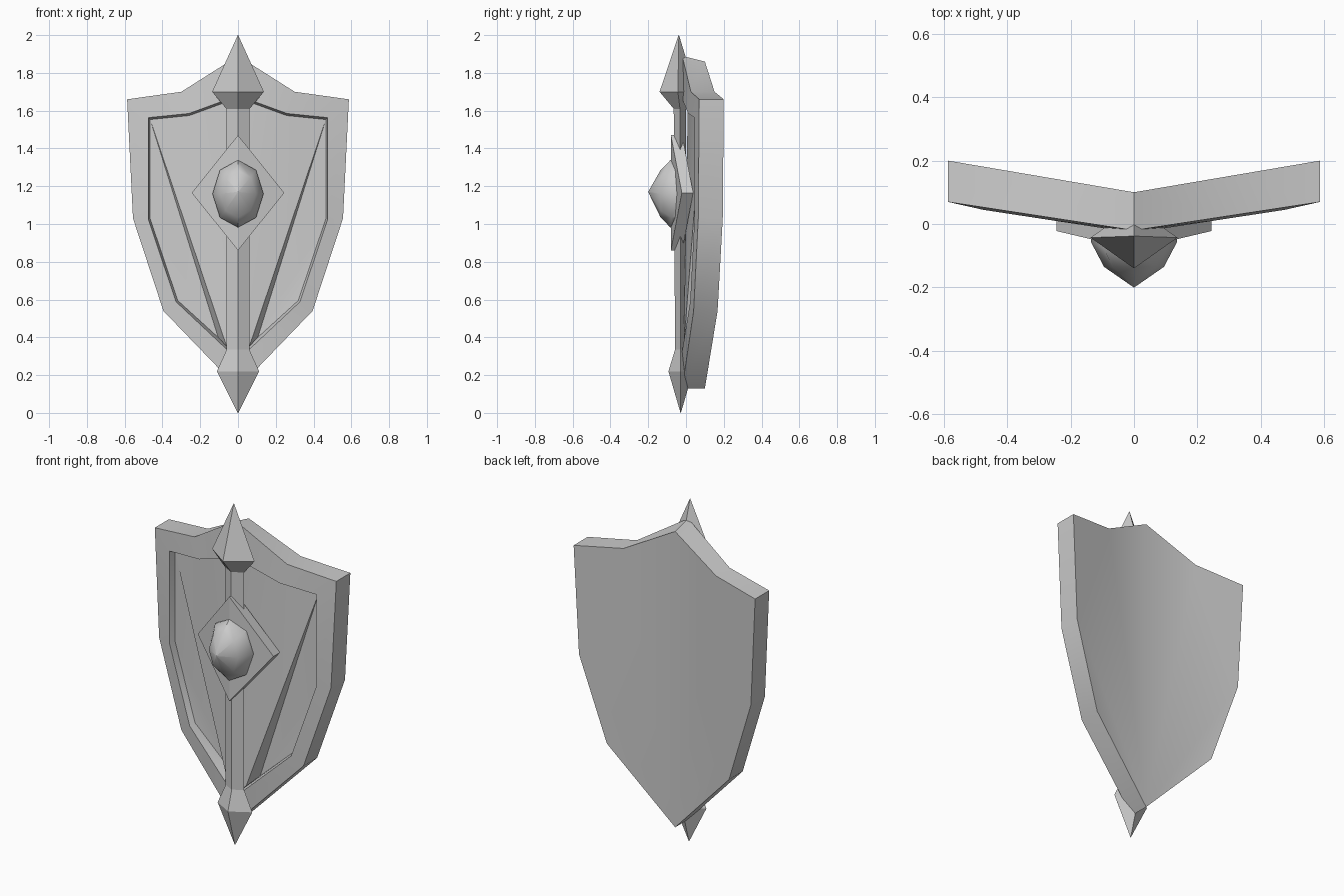
import bpy, bmesh, math

if "Cube" in bpy.data.objects:
    bpy.data.objects.remove(bpy.data.objects["Cube"])


def make(name, verts, faces, mirror=False, smooth=None):
    mesh = bpy.data.meshes.new(name)
    mesh.from_pydata(verts, [], faces)
    ob = bpy.data.objects.new(name, mesh)
    bpy.context.collection.objects.link(ob)
    bpy.ops.object.select_all(action='DESELECT')
    bpy.context.view_layer.objects.active = ob
    ob.select_set(True)
    if mirror:
        mod = ob.modifiers.new("Mirror", 'MIRROR')
        mod.use_clip = True
        bpy.ops.object.modifier_apply(modifier=mod.name)
    bm = bmesh.new()
    bm.from_mesh(mesh)
    bmesh.ops.recalc_face_normals(bm, faces=bm.faces)
    bm.to_mesh(mesh)
    bm.free()
    if smooth:
        bpy.ops.object.shade_smooth_by_angle(angle=math.radians(smooth))
    return ob


def loft(name, rings, smooth=None):
    """Skin equal-length vertex rings and close both ends."""
    n = len(rings[0])
    faces = [(k * n + i, k * n + (i + 1) % n, (k + 1) * n + (i + 1) % n, (k + 1) * n + i)
             for k in range(len(rings) - 1) for i in range(n)]
    faces += [tuple(range(n)), tuple(range((len(rings) - 1) * n, len(rings) * n))]
    return make(name, [v for r in rings for v in r], faces, smooth=smooth)


# Shield body: half outlines from top centre to bottom centre, folded along x = 0
outer = [(0, 1.89), (.30, 1.70), (.587, 1.66), (.556, 1.03), (.395, .54), (0, .13)]
inner = [(0, 1.68), (.26, 1.585), (.475, 1.563), (.475, 1.025), (.328, .588), (0, .28)]
floor = [(0, 1.668), (.258, 1.574), (.465, 1.553), (.465, 1.028), (.319, .595), (0, .295)]


def front(x):
    return -.02 + .153 * x


n = len(outer)
verts = [(x, .10 + .17 * x, z - (.03 if i == 0 else 0)) for i, (x, z) in enumerate(outer)]
verts += [(x, front(x), z) for x, z in outer]
verts += [(x, front(x) - .008, z) for x, z in inner]
verts += [(x, front(x) + .03, z) for x, z in floor]
faces = [tuple(range(n))]
for k in range(3):
    faces += [(k * n + i, k * n + i + 1, (k + 1) * n + i + 1, (k + 1) * n + i) for i in range(n - 1)]
# Raised central wedge falling into the recessed lower panels
f = 3 * n
verts += [(.06, -.012, .352), (.105, .055, .40), (0, -.012, .31)]
d, low, mid = 4 * n, 4 * n + 1, 4 * n + 2
faces += [(f, f + 1, d, mid), (f + 1, f + 2, d), (f + 2, low, d),
          (f + 2, f + 3, low), (f + 3, f + 4, low),
          (f + 4, f + 5, low), (f + 5, mid, d, low)]
make("shield_body", verts, faces, mirror=True, smooth=35)

# Central spine with a spike at each end: z, half width, half depth, centre y
sections = [(0.005, .001, .001, -.028), (.22, .112, .065, -.028), (.335, .06, .03, -.028),
            (1.61, .062, .033, -.032), (1.70, .137, .097, -.043), (2.0, .001, .001, -.038)]
spine = [[(w, y, z), (0, y + t, z), (-w, y, z), (0, y - t, z)] for z, w, t, y in sections]
spine[0] = [(x, y, 0) for x, y, z in spine[0]]
loft("spine_with_spikes", spine)

# Folded diamond plate
diamond = [(0, -.08, 1.47), (.245, -.022, 1.165), (0, -.08, .86)]
verts = diamond + [(x, y + .06, z) for x, y, z in diamond]
make("diamond_plate", verts, [(0, 1, 2), (3, 4, 5), (0, 1, 4, 3), (1, 2, 5, 4)], mirror=True)

# Faceted oval boss
rings = []
for y, s in ((-.02, 1), (-.058, 1), (-.135, .7), (-.2, .005)):
    rings.append([(.135 * s * math.sin(a), y - (.025 * abs(math.cos(a)) if s == 1 else 0),
                   1.16 + .178 * s * math.cos(a) + (.01 if s < .1 else 0))
                  for a in (i * math.tau / 8 for i in range(8))])
loft("centre_boss", rings, smooth=40)
